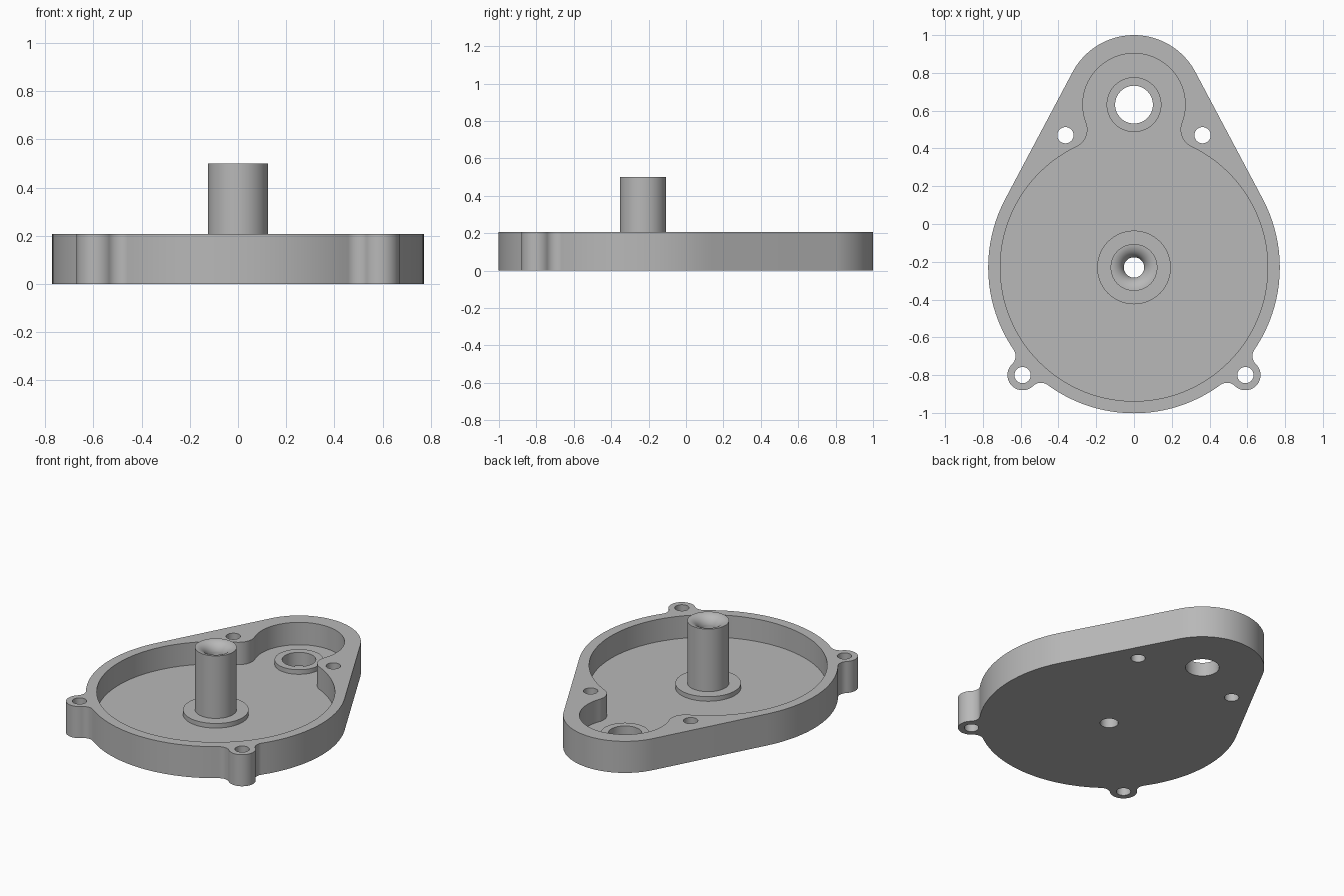
import bpy, bmesh, math
from mathutils import Vector

if "Cube" in bpy.data.objects:
    bpy.data.objects.remove(bpy.data.objects["Cube"], do_unlink=True)

HEIGHT, FLOOR, STEP, POST = 0.207, 0.06, 0.09, 0.5
MAIN, TOP = Vector((0, -0.23)), Vector((0, 0.632))    # bowl and nose centres
LUG, SCREW = Vector((0.59, -0.80)), Vector((0.363, 0.47))
R_MAIN, R_TOP, R_LUG, R_FILLET = 0.772, 0.368, 0.08, 0.06
R_BOWL, R_NOSE, R_ROUND = 0.708, 0.271, 0.10
R_BORE, R_POST, R_PORT, R_HOLE = 0.054, 0.124, 0.10, 0.043

grey = bpy.data.materials.new("light_grey")
grey.use_nodes = True
colour = (0.48, 0.48, 0.48, 1)
grey.diffuse_color = colour
grey.node_tree.nodes["Principled BSDF"].inputs["Base Color"].default_value = colour


def heading(a, b):
    return math.atan2(b.y - a.y, b.x - a.x)


def meet(c1, r1, c2, r2, side):
    """Point at distance r1 from c1 and r2 from c2, on the chosen side."""
    d = c2 - c1
    a = (r1 * r1 - r2 * r2 + d.length_squared) / (2 * d.length)
    u = d.normalized()
    return c1 + u * a + Vector((-u.y, u.x)) * side * math.sqrt(r1 * r1 - a * a)


def arc(c, r, start, end, turn=1):
    sweep = ((end - start) * turn) % math.tau
    n = max(6, int(sweep / math.radians(3)))
    return [c + r * Vector((math.cos(start + turn * sweep * i / n),
                            math.sin(start + turn * sweep * i / n))) for i in range(n + 1)]


def mirrored(half):
    """Close a right-hand half outline, dropping doubled points."""
    pts = [p for i, p in enumerate(half) if i == 0 or (p - half[i - 1]).length > 1e-5]
    return pts + [Vector((-p.x, p.y)) for p in reversed(pts[1:-1])]


def finish(name, bm):
    bmesh.ops.recalc_face_normals(bm, faces=bm.faces)
    mesh = bpy.data.meshes.new(name)
    bm.to_mesh(mesh)
    bm.free()
    mesh.materials.append(grey)
    ob = bpy.data.objects.new(name, mesh)
    bpy.context.collection.objects.link(ob)
    return ob


def prism(name, outline, z0, z1):
    bm = bmesh.new()
    face = bm.faces.new([bm.verts.new((p.x, p.y, z0)) for p in outline])
    new = bmesh.ops.extrude_face_region(bm, geom=[face], use_keep_orig=True)["geom"]
    bmesh.ops.translate(bm, vec=(0, 0, z1 - z0),
                        verts=[v for v in new if isinstance(v, bmesh.types.BMVert)])
    return finish(name, bm)


def disc(name, c, r, z0, z1, n=64):
    ring = [c + r * Vector((math.cos(math.tau * i / n), math.sin(math.tau * i / n)))
            for i in range(n)]
    return prism(name, ring, z0, z1)


def lathe(name, c, profile, n=72):
    bm = bmesh.new()
    vs = [bm.verts.new((c.x + r, c.y, z)) for r, z in profile]
    es = [bm.edges.new(pair) for pair in zip(vs, vs[1:])]
    bmesh.ops.spin(bm, geom=vs + es, cent=(c.x, c.y, 0), axis=(0, 0, 1),
                   angle=math.tau, steps=n, use_duplicate=False)
    bmesh.ops.remove_doubles(bm, verts=bm.verts, dist=1e-5)
    return finish(name, bm)


def combine(target, tool, operation):
    mod = target.modifiers.new(tool.name, "BOOLEAN")
    mod.operation, mod.object, mod.solver = operation, tool, "EXACT"
    bpy.context.view_layer.objects.active = target
    bpy.ops.object.modifier_apply(modifier=mod.name)
    bpy.data.objects.remove(tool, do_unlink=True)


# Outer outline: bowl, filleted lug, straight tangent, nose
down, up = -math.pi / 2, math.pi / 2
f1 = meet(MAIN, R_MAIN + R_FILLET, LUG, R_LUG + R_FILLET, -1)
f2 = meet(MAIN, R_MAIN + R_FILLET, LUG, R_LUG + R_FILLET, 1)
tangent = math.asin((R_MAIN - R_TOP) / (TOP - MAIN).length)
outer = (arc(MAIN, R_MAIN, down, heading(MAIN, f1))
         + arc(f1, R_FILLET, heading(f1, MAIN), heading(f1, LUG), -1)
         + arc(LUG, R_LUG, heading(LUG, f1), heading(LUG, f2))
         + arc(f2, R_FILLET, heading(f2, LUG), heading(f2, MAIN), -1)
         + arc(MAIN, R_MAIN, heading(MAIN, f2), tangent)
         + arc(TOP, R_TOP, tangent, up))
housing = prism("cover_housing", mirrored(outer), 0, HEIGHT)

# Recessed pocket with a rounded waist beside the screw holes
q = meet(MAIN, R_BOWL + R_ROUND, TOP, R_NOSE + R_ROUND, -1)
inner = (arc(MAIN, R_BOWL, down, heading(MAIN, q))
         + arc(q, R_ROUND, heading(q, MAIN), heading(q, TOP), -1)
         + arc(TOP, R_NOSE, heading(TOP, q), up))
combine(housing, prism("pocket_cutter", mirrored(inner), FLOOR, 1), "DIFFERENCE")

# Hollow post with a base collar and flared mouth
flare = R_POST - R_BORE + 0.001
mouth = [(R_POST - flare * math.sin(t), POST - flare * (1 - math.cos(t)))
         for t in (up * i / 12 for i in range(13))]
profile = [(0, FLOOR / 2), (0.195, FLOOR / 2), (0.195, STEP), (R_POST, STEP)]
post = lathe("centre_post", MAIN, profile + mouth + [(0, POST - flare)])
combine(housing, post, "UNION")

# Raised ring around the port, then all through holes
combine(housing, disc("port_ring", TOP, 0.145, FLOOR / 2, STEP), "UNION")
holes = [(MAIN, R_BORE), (TOP, R_PORT)]
holes += [(Vector((s * p.x, p.y)), R_HOLE) for p in (LUG, SCREW) for s in (-1, 1)]
for centre, radius in holes:
    combine(housing, disc("hole_cutter", centre, radius, -0.1, 1), "DIFFERENCE")

# Smooth curved walls, crisp rims
bpy.ops.object.select_all(action="DESELECT")
housing.select_set(True)
bpy.context.view_layer.objects.active = housing
bpy.ops.object.shade_smooth_by_angle(angle=math.radians(30))
